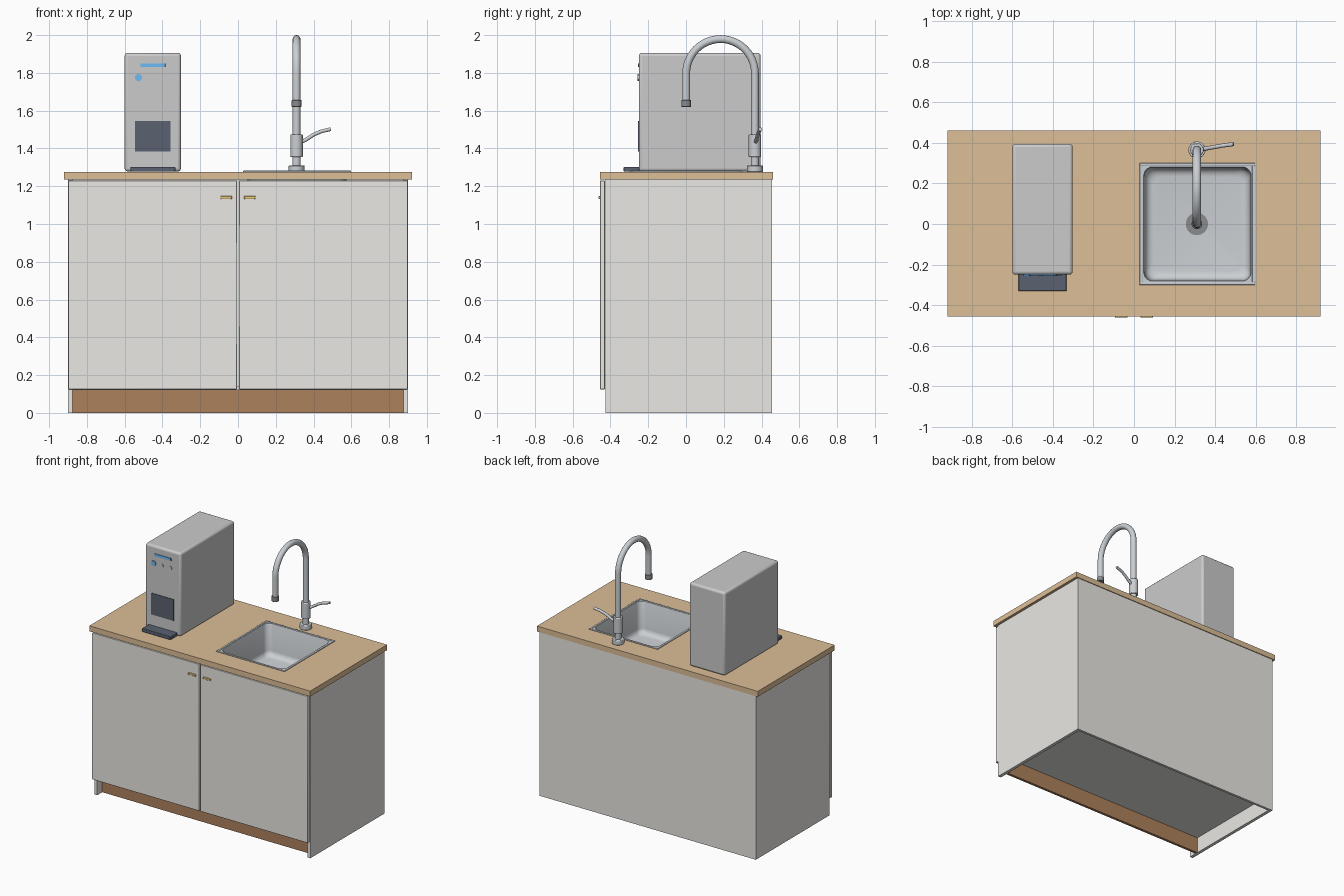
import bpy, bmesh, math

if "Cube" in bpy.data.objects:
    bpy.data.objects.remove(bpy.data.objects["Cube"])


def material(name, rgb):
    m = bpy.data.materials.new(name)
    m.diffuse_color = (*rgb, 1)
    m.use_nodes = True
    m.node_tree.nodes["Principled BSDF"].inputs["Base Color"].default_value = m.diffuse_color
    return m


WHITE = material("off_white", (0.82, 0.81, 0.77))
WOOD = material("light_wood", (0.72, 0.52, 0.31))
BROWN = material("brown", (0.42, 0.22, 0.11))
GOLD = material("brass", (0.78, 0.56, 0.2))
DARK = material("dark_panel", (0.1, 0.12, 0.16))
BLUE = material("blue", (0.15, 0.5, 0.9))
STEEL = material("steel", (0.6, 0.63, 0.66))
DIM = material("dim_steel", (0.25, 0.26, 0.27))


def finish(ob, name, mat, smooth=False):
    ob.name = name
    if mat:
        ob.data.materials.append(mat)
    if smooth:
        bpy.ops.object.select_all(action='DESELECT')
        ob.select_set(True)
        bpy.context.view_layer.objects.active = ob
        bpy.ops.object.shade_smooth_by_angle(angle=math.radians(35))
    return ob


def box(name, x, y, z, mat=None, bevel=0, segments=3):
    """Box from (min, max) ranges."""
    bpy.ops.mesh.primitive_cube_add(size=1)
    ob = bpy.context.object
    for v in ob.data.vertices:
        v.co = [(r[0] + r[1]) / 2 + c * (r[1] - r[0]) for r, c in zip((x, y, z), v.co)]
    if bevel:
        mod = ob.modifiers.new("bevel", 'BEVEL')
        mod.width, mod.segments = bevel, segments
    return finish(ob, name, mat, bevel > 0)


def cylinder(name, radius, depth, loc, mat=None, axis='Z', bevel=0):
    rot = (math.pi / 2, 0, 0) if axis == 'Y' else (0, 0, 0)
    bpy.ops.mesh.primitive_cylinder_add(vertices=32, radius=radius, depth=depth,
                                        location=loc, rotation=rot)
    ob = bpy.context.object
    if bevel:
        mod = ob.modifiers.new("bevel", 'BEVEL')
        mod.width, mod.segments, mod.limit_method = bevel, 2, 'ANGLE'
    return finish(ob, name, mat, True)


def tube(name, points, radius, mat=None):
    cu = bpy.data.curves.new(name, 'CURVE')
    cu.dimensions = '3D'
    cu.bevel_depth, cu.bevel_resolution, cu.use_fill_caps = radius, 5, True
    sp = cu.splines.new('POLY')
    sp.points.add(len(points) - 1)
    for p, co in zip(sp.points, points):
        p.co = (*co, 1)
    ob = bpy.data.objects.new(name, cu)
    bpy.context.collection.objects.link(ob)
    bpy.ops.object.select_all(action='DESELECT')
    ob.select_set(True)
    bpy.context.view_layer.objects.active = ob
    bpy.ops.object.convert(target='MESH')
    return finish(bpy.context.object, name, mat, True)


# Cabinet carcass: back, floor and recessed toe kick between two sides
box("back_panel", (-0.877, 0.877), (0.435, 0.454), (0, 1.235), WHITE)
box("cabinet_floor", (-0.877, 0.877), (-0.42, 0.436), (0.12, 0.142), WHITE)
box("toe_kick", (-0.876, 0.876), (-0.365, -0.345), (0, 0.12), BROWN)

# Sides, doors and handles on both sides of the centre
for side, s in (("left", -1), ("right", 1)):
    def span(a, b):
        return tuple(sorted((s * a, s * b)))
    box(side + "_side_panel", span(0.876, 0.9), (-0.425, 0.455), (0, 1.235), WHITE)
    box(side + "_door", span(0.005, 0.898), (-0.455, -0.43), (0.125, 1.23), WHITE, 0.003, 2)
    box(side + "_handle", span(0.032, 0.093), (-0.462, -0.453), (1.132, 1.148), GOLD, 0.003, 2)

# Worktop in four pieces around the sink opening
TOP = (1.235, 1.276)
box("worktop_left", (-0.92, 0.043), (-0.455, 0.46), TOP, WOOD)
box("worktop_right", (0.582, 0.92), (-0.455, 0.46), TOP, WOOD)
box("worktop_front", (0.043, 0.582), (-0.455, -0.287), TOP, WOOD)
box("worktop_back", (0.043, 0.582), (0.287, 0.46), TOP, WOOD)

# Sink bowl lofted from rounded rectangles: half width, half depth, corner, height
SX, FLOOR = 0.3125, 1.04
rings = [(0.283, 0.298, 0.004, 1.274), (0.283, 0.298, 0.004, 1.279),
         (0.265, 0.282, 0.045, 1.279), (0.262, 0.279, 0.045, 1.272),
         (0.258, 0.275, 0.045, 1.08)]
for k in range(1, 5):
    a = k * math.pi / 8
    d = 0.04 * (1 - math.cos(a))
    rings.append((0.258 - d, 0.275 - d, 0.045, 1.08 - 0.04 * math.sin(a)))
bm = bmesh.new()
loops = []
for hx, hy, r, z in rings:
    loop = []
    for q, (cx, cy) in enumerate(((1, 1), (-1, 1), (-1, -1), (1, -1))):
        for k in range(7):
            a = q * math.pi / 2 + k * math.pi / 12
            loop.append(bm.verts.new((SX + cx * (hx - r) + r * math.cos(a),
                                      cy * (hy - r) + r * math.sin(a), z)))
    loops.append(loop)
for a, b in zip(loops, loops[1:]):
    for i in range(len(a)):
        j = (i + 1) % len(a)
        bm.faces.new((a[i], a[j], b[j], b[i]))
bm.faces.new(loops[-1])
me = bpy.data.meshes.new("sink_bowl")
bm.to_mesh(me)
bm.free()
bowl = bpy.data.objects.new("sink_bowl", me)
bpy.context.collection.objects.link(bowl)
finish(bowl, "sink_bowl", STEEL, True)
cylinder("sink_drain", 0.055, 0.006, (0.31, 0, FLOOR + 0.002), DIM)

# Raised rim bars
for n, s in (("front", -1), ("back", 1)):
    y = sorted((s * 0.286, s * 0.3))
    box("sink_rim_" + n, (SX - 0.285, SX + 0.285), y, (1.275, 1.282), STEEL, 0.002, 2)
for n, s in (("left", -1), ("right", 1)):
    x = sorted((SX + s * 0.27, SX + s * 0.285))
    box("sink_rim_" + n, x, (-0.287, 0.287), (1.275, 1.282), STEEL, 0.002, 2)

# Faucet: stepped base, gooseneck, nozzle and lever
FX, FY, R = 0.31, 0.365, 0.182
for n, r, z0, z1 in (("base", 0.042, 1.275, 1.31), ("neck", 0.022, 1.305, 1.36),
                     ("body", 0.033, 1.355, 1.475)):
    cylinder("faucet_" + n, r, z1 - z0, (FX, FY, (z0 + z1) / 2), STEEL, bevel=0.004)
path = [(FX, FY, 1.46)]
for k in range(25):
    a = k * math.pi / 24
    path.append((FX, FY - R + R * math.cos(a), 1.797 + R * math.sin(a)))
path.append((FX, FY - 2 * R, 1.64))
tube("faucet_spout", path, 0.021, STEEL)
cylinder("faucet_nozzle", 0.026, 0.036, (FX, FY - 2 * R, 1.638), DIM, bevel=0.003)
tube("faucet_lever", [(0.325, 0.367, 1.43), (0.36, 0.373, 1.446), (0.40, 0.38, 1.473),
                      (0.44, 0.387, 1.49), (0.49, 0.394, 1.502)], 0.01, STEEL)

# Water dispenser with display, buttons, outlet recess panel and drip tray
box("dispenser_body", (-0.6, -0.302), (-0.25, 0.395), (1.278, 1.906), None, 0.016)
box("dispenser_dark_panel", (-0.545, -0.358), (-0.254, -0.245), (1.385, 1.546), DARK)
box("drip_tray", (-0.57, -0.332), (-0.33, -0.24), (1.277, 1.303), DARK, 0.004, 2)
box("display_bar", (-0.517, -0.388), (-0.255, -0.245), (1.832, 1.85), BLUE)
box("display_end", (-0.388, -0.38), (-0.255, -0.245), (1.832, 1.85), DARK)
for i, x in enumerate((-0.527, -0.457, -0.387)):
    cylinder(f"button_{i + 1}", 0.019 if i == 0 else 0.013, 0.012, (x, -0.25, 1.775),
             BLUE if i == 0 else None, 'Y')
